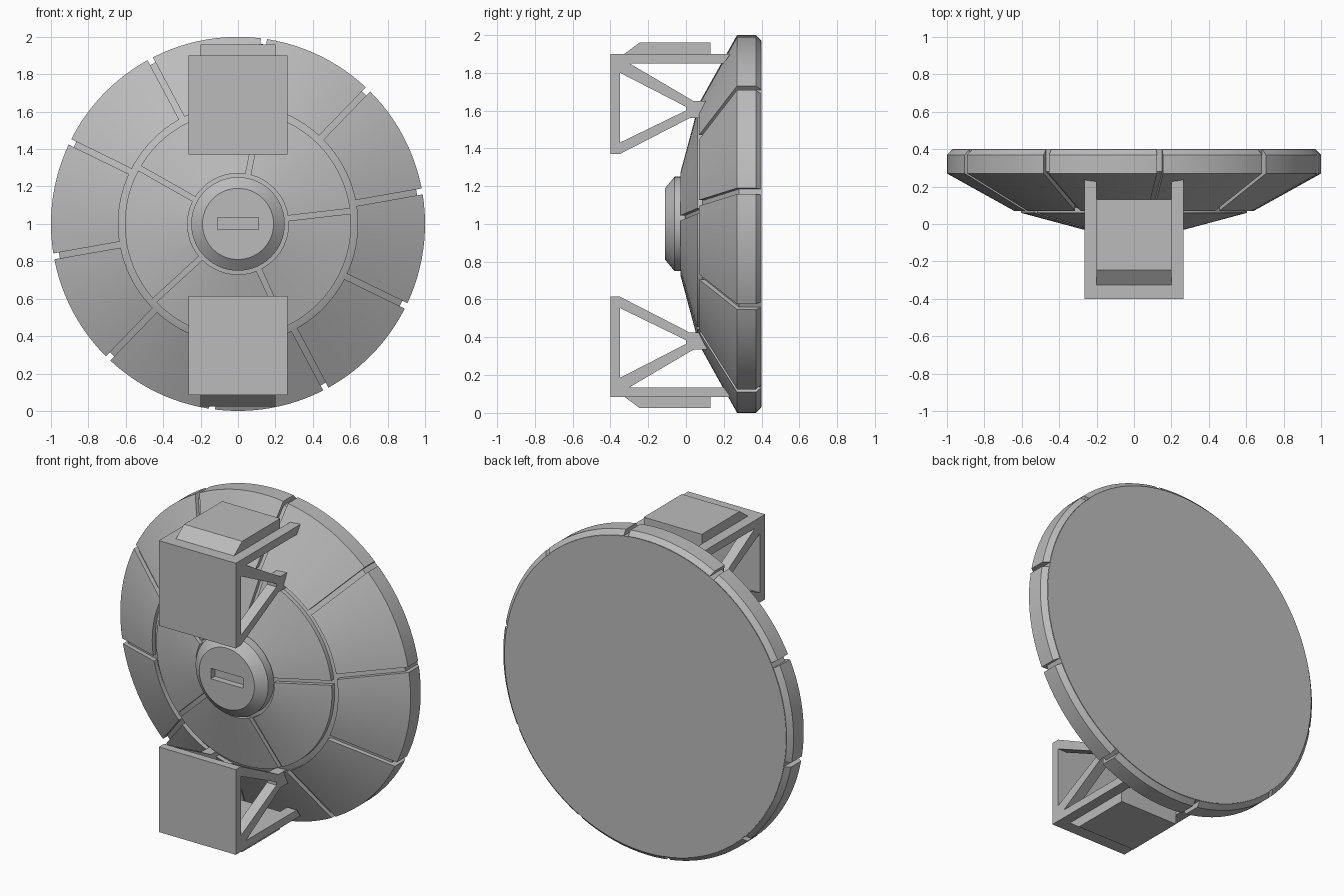
import bpy, bmesh
from math import sin, cos, asin, radians, tau

if "Cube" in bpy.data.objects:
    bpy.data.objects.remove(bpy.data.objects["Cube"], do_unlink=True)

grey = bpy.data.materials.new("plain grey")
grey.use_nodes = True
grey.diffuse_color = (0.5, 0.5, 0.5, 1)
grey.node_tree.nodes["Principled BSDF"].inputs["Base Color"].default_value = (0.5, 0.5, 0.5, 1)


def finish(name, bm, smooth=False):
    """Turn a bmesh into a finished object."""
    bmesh.ops.remove_doubles(bm, verts=bm.verts, dist=1e-5)
    bmesh.ops.recalc_face_normals(bm, faces=bm.faces)
    mesh = bpy.data.meshes.new(name)
    bm.to_mesh(mesh)
    bm.free()
    mesh.materials.append(grey)
    obj = bpy.data.objects.new(name, mesh)
    bpy.context.collection.objects.link(obj)
    if smooth:
        smooth_shade(obj)
    return obj


def smooth_shade(obj):
    bpy.ops.object.select_all(action="DESELECT")
    obj.select_set(True)
    bpy.context.view_layer.objects.active = obj
    bpy.ops.object.shade_smooth_by_angle(angle=radians(25))


def skin(bm, rings, closed):
    """Bridge successive loops of points with quads."""
    loops = [[bm.verts.new(p) for p in ring] for ring in rings]
    n = len(loops[0])
    pairs = list(zip(loops, loops[1:]))
    if closed:
        pairs.append((loops[-1], loops[0]))
    else:
        bm.faces.new(loops[0])
        bm.faces.new(loops[-1][::-1])
    for a, b in pairs:
        for i in range(n):
            j = (i + 1) % n
            bm.faces.new((a[i], a[j], b[j], b[i]))


def on_dish(r, y, angle):
    return (r * cos(angle), y, 1 + r * sin(angle))


def lathe(name, profile, steps=120):
    """Spin an open (radius, y) profile, starting and ending on the axis."""
    bm = bmesh.new()
    loops = [[bm.verts.new(on_dish(r, y, tau * k / steps)) for r, y in profile]
             for k in range(steps)]
    for k in range(steps):
        a, b = loops[k], loops[(k + 1) % steps]
        for i in range(len(profile) - 1):
            ends = [a[i], a[i + 1], b[i + 1], b[i]]
            if profile[i][0] == 0:
                ends = ends[:3]
            elif profile[i + 1][0] == 0:
                ends = [a[i], a[i + 1], b[i]]
            bm.faces.new(ends)
    return finish(name, bm, True)


def panels(name, profile, count, start, half_gap, steps):
    """Ring of curved panels separated by grooves of constant width."""
    bm = bmesh.new()
    for p in range(count):
        a0 = radians(start) + tau * p / count
        a1 = a0 + tau / count
        rings = []
        for k in range(steps + 1):
            t = k / steps
            ring = []
            for r, y in profile:
                trim = asin(half_gap / r)
                ring.append(on_dish(r, y, (a0 + trim) * (1 - t) + (a1 - trim) * t))
            rings.append(ring)
        skin(bm, rings, False)
    return finish(name, bm, True)


def prism(bm, outline, x0, x1, place):
    """Extrude a (y, z) outline across x."""
    skin(bm, [[(x, y, place(z)) for y, z in outline] for x in (x0, x1)], False)


# Dish: recessed core with raised panels in two rings
lathe("dish_core", [(0, -0.005), (0.27, -0.005), (0.6, 0.085), (0.64, 0.1),
                    (0.97, 0.28), (0.97, 0.4), (0, 0.4)])
panels("outer_panels", [(0.64, 0.07), (1, 0.27), (1, 0.37), (0.972, 0.398),
                        (0.95, 0.39), (0.64, 0.13)], 10, 10, 0.016, 12)
panels("inner_panels", [(0.27, -0.03), (0.605, 0.06), (0.605, 0.11),
                        (0.27, 0.03)], 5, 6.5, 0.014, 24)

# Central boss with a slot cut in its face
boss = lathe("center_boss", [(0, -0.11), (0.19, -0.11), (0.25, -0.06),
                             (0.25, 0.03), (0, 0.03)])
bm = bmesh.new()
prism(bm, [(-0.2, 0.97), (-0.07, 0.97), (-0.07, 1.035), (-0.2, 1.035)],
      -0.11, 0.11, lambda z: z)
cutter = finish("slot_cutter", bm)
cutter.hide_render = True
cut = boss.modifiers.new("slot", "BOOLEAN")
cut.object = cutter
cut.solver = "EXACT"
bpy.context.view_layer.objects.active = boss
bpy.ops.object.modifier_apply(modifier="slot")
bpy.data.objects.remove(cutter, do_unlink=True)
smooth_shade(boss)

# Brackets: upper one, and its mirror image below
HALF, INNER = 0.265, 0.2
face_plate = [(-0.4, 1.37), (-0.35, 1.37), (-0.35, 1.9), (-0.4, 1.9)]
deck = [(-0.35, 1.85), (0.13, 1.85), (0.13, 1.9), (-0.35, 1.9)]
cap_block = [(-0.325, 1.9), (0.13, 1.9), (0.13, 1.96), (-0.245, 1.96)]
arm = [(-0.35, 1.85), (0.2, 1.85), (0.235, 1.9), (-0.35, 1.9)]
high_strut = [(-0.35, 1.8), (0, 1.62), (0.04, 1.65), (-0.3, 1.85), (-0.35, 1.85)]
low_strut = [(-0.35, 1.37), (0.02, 1.56), (0, 1.6), (-0.35, 1.43)]
node = [(0, 1.6), (0.02, 1.56), (0.1, 1.56), (0.12, 1.65), (0.04, 1.65), (0, 1.62)]

for level, place in (("upper", lambda z: z), ("lower", lambda z: 1.985 - z)):
    bm = bmesh.new()
    prism(bm, face_plate, -HALF, HALF, place)
    finish(level + "_face_plate", bm)
    bm = bmesh.new()
    prism(bm, deck, -INNER, INNER, place)
    prism(bm, cap_block, -INNER, INNER, place)
    finish(level + "_deck_block", bm)
    for side, s in (("left", 1), ("right", -1)):
        bm = bmesh.new()
        for outline in (arm, high_strut, low_strut, node):
            prism(bm, outline, s * INNER, s * HALF, place)
        finish(f"{level}_{side}_truss", bm)
